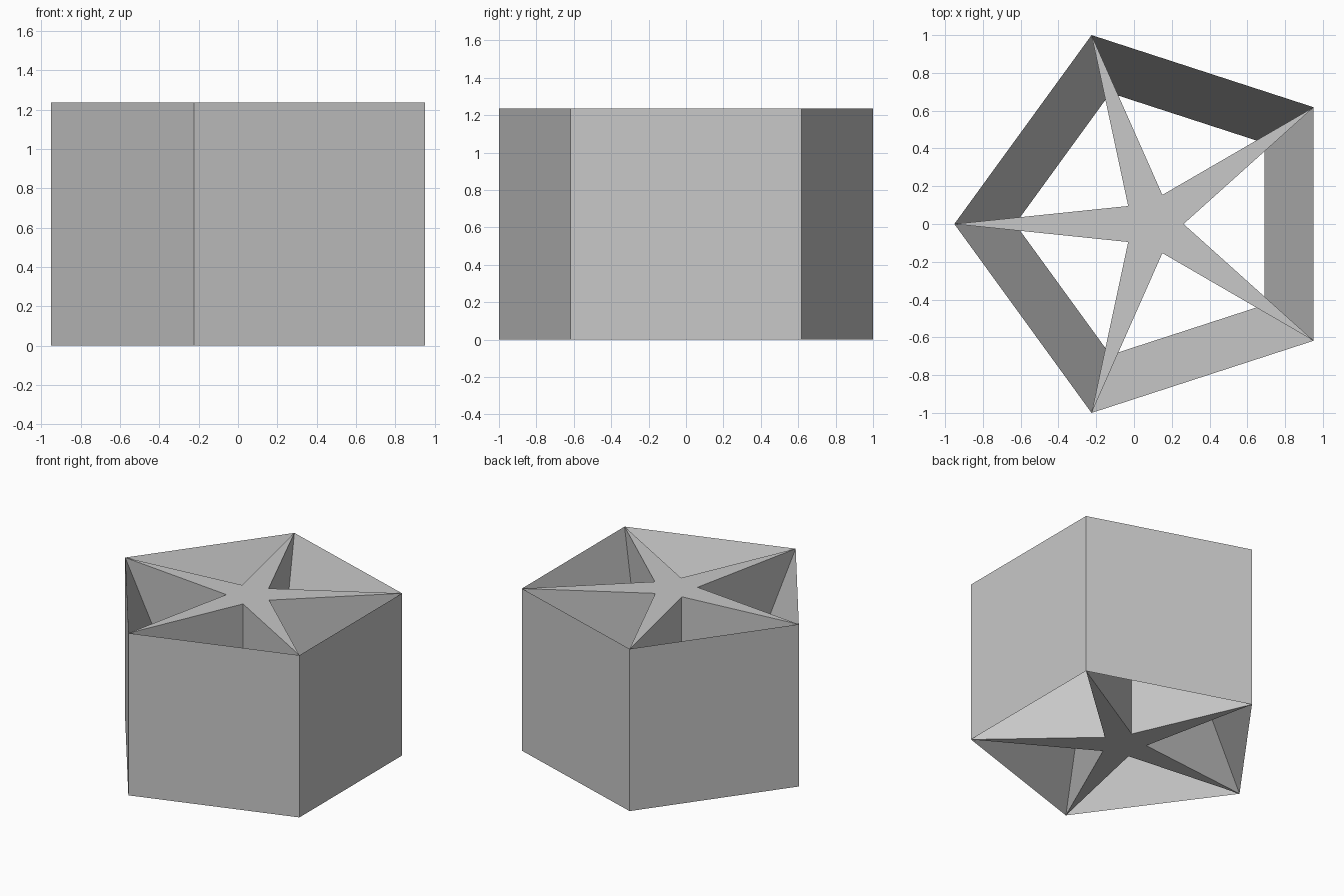
import bpy
import bmesh
from math import cos, sin, pi

SIDES = 5
CENTRE_X = 0.1003
OUTER_R = 1.0515       # pentagon corners and star tips
RIDGE_R = 0.729        # corners of the inward ridge at mid height
NOTCH_R = 0.162        # inner corners of the star
HEIGHT = 1.236

cube = bpy.data.objects.get("Cube")
if cube:
    bpy.data.objects.remove(cube, do_unlink=True)

grey = bpy.data.materials.new("light_grey")
grey.use_nodes = True
colour = (0.58, 0.58, 0.58, 1)
grey.diffuse_color = colour
grey.node_tree.nodes["Principled BSDF"].inputs["Base Color"].default_value = colour


def polar(radius, angle, z):
    return (CENTRE_X + radius * cos(angle), radius * sin(angle), z)


def finish(name, bm):
    bmesh.ops.recalc_face_normals(bm, faces=bm.faces)
    mesh = bpy.data.meshes.new(name)
    bm.to_mesh(mesh)
    bm.free()
    mesh.materials.append(grey)
    obj = bpy.data.objects.new(name, mesh)
    bpy.context.collection.objects.link(obj)
    return obj


# Corner directions, one corner pointing to -x
angles = [pi + 2 * pi * i / SIDES for i in range(SIDES)]

# Pentagonal wall: flat outside, wedge-shaped inside with a ridge at mid height
bm = bmesh.new()
section = [(OUTER_R, 0), (OUTER_R, HEIGHT), (RIDGE_R, HEIGHT / 2)]
rings = [[bm.verts.new(polar(r, a, z)) for r, z in section] for a in angles]
for i, ring in enumerate(rings):
    following = rings[(i + 1) % SIDES]
    for j in range(len(section)):
        k = (j + 1) % len(section)
        bm.faces.new((ring[j], following[j], following[k], ring[k]))
finish("pentagonal_wall", bm)

# Star column: five-pointed star extruded through the full height
bm = bmesh.new()
outline = []
for a in angles:
    outline.append(bm.verts.new(polar(OUTER_R, a, 0)))
    outline.append(bm.verts.new(polar(NOTCH_R, a + pi / SIDES, 0)))
base = bm.faces.new(outline)
extruded = bmesh.ops.extrude_face_region(bm, geom=[base], use_keep_orig=True)
top = [v for v in extruded["geom"] if isinstance(v, bmesh.types.BMVert)]
bmesh.ops.translate(bm, verts=top, vec=(0, 0, HEIGHT))
finish("star_column", bm)
